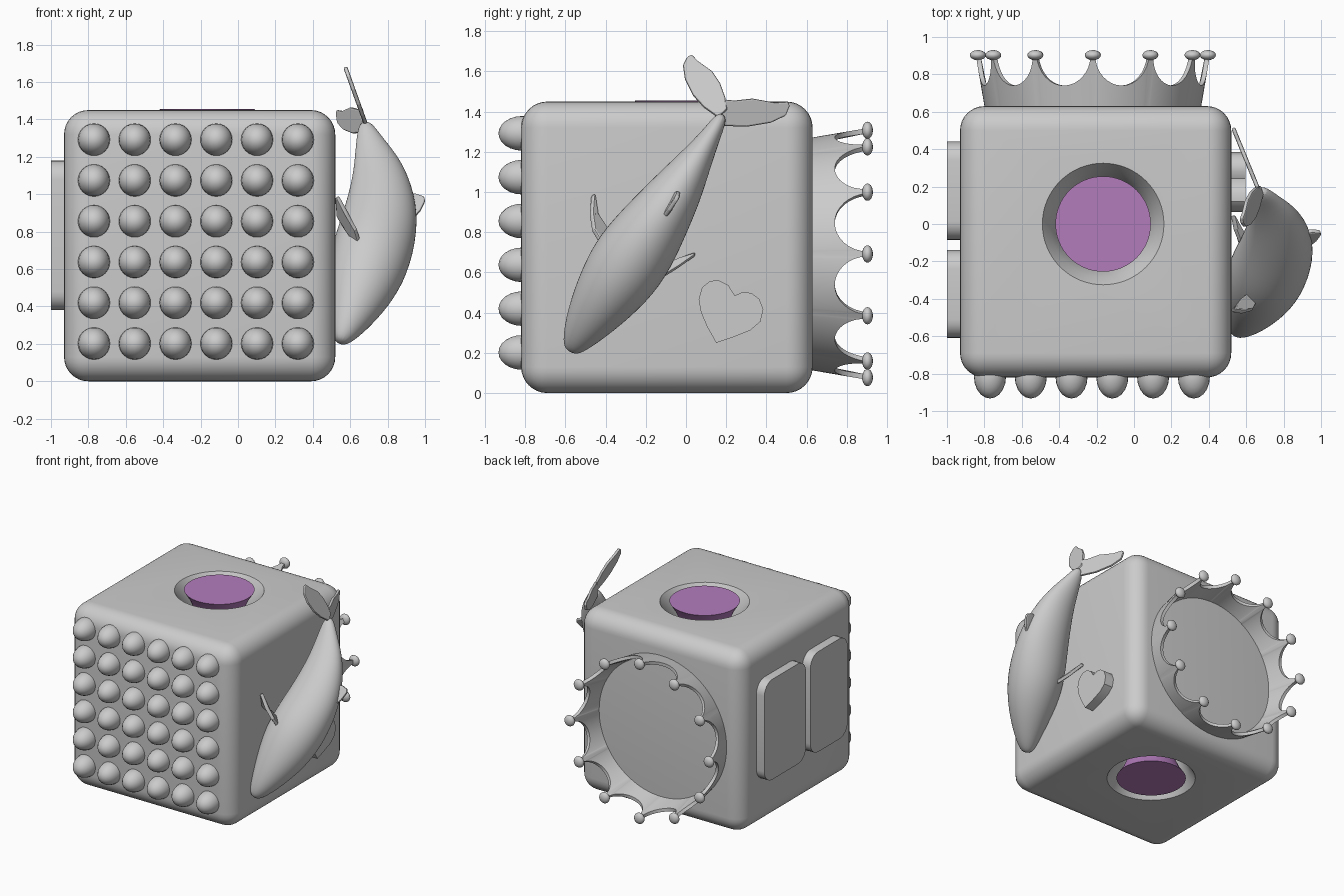
import bpy, bmesh
from math import sin, cos, pi, sqrt
from mathutils import Vector, Matrix

if "Cube" in bpy.data.objects:
    bpy.data.objects.remove(bpy.data.objects["Cube"])


def make(name, bm, smooth=35):
    bmesh.ops.recalc_face_normals(bm, faces=bm.faces[:])
    me = bpy.data.meshes.new(name)
    bm.to_mesh(me)
    bm.free()
    ob = bpy.data.objects.new(name, me)
    bpy.context.collection.objects.link(ob)
    if smooth:
        shade(ob, smooth)
    return ob


def activate(ob):
    bpy.ops.object.select_all(action='DESELECT')
    ob.select_set(True)
    bpy.context.view_layer.objects.active = ob


def shade(ob, deg):
    activate(ob)
    bpy.ops.object.shade_smooth_by_angle(angle=deg * pi / 180)


def loft(bm, rings, caps=True):
    vs = [[bm.verts.new(p) for p in r] for r in rings]
    n = len(vs[0])
    for a, b in zip(vs, vs[1:]):
        for i in range(n):
            j = (i + 1) % n
            bm.faces.new((a[i], a[j], b[j], b[i]))
    if caps:
        bm.faces.new(vs[0])
        bm.faces.new(vs[-1])


def lathe(name, prof, cx, cy, n=64, smooth=35):
    bm = bmesh.new()
    loft(bm, [[(cx + r * cos(2 * pi * i / n), cy + r * sin(2 * pi * i / n), z)
               for i in range(n)] for r, z in prof])
    return make(name, bm, smooth)


def prism(name, pts, x0, x1):
    bm = bmesh.new()
    loft(bm, [[(x, y, z) for y, z in pts] for x in (x0, x1)])
    return make(name, bm)


def plate(name, pts, thick):
    bm = bmesh.new()
    bm.faces.new([bm.verts.new(p) for p in pts])
    ob = make(name, bm, 0)
    m = ob.modifiers.new('thickness', 'SOLIDIFY')
    m.thickness, m.offset = thick, 0
    m = ob.modifiers.new('soft_edge', 'BEVEL')
    m.width, m.segments = thick * 0.35, 2
    return ob


def balls(name, centres, size, seg=20):
    bm = bmesh.new()
    for c in centres:
        bmesh.ops.create_uvsphere(bm, u_segments=seg, v_segments=seg // 2 + 2, radius=1,
                                  matrix=Matrix.Translation(c) @ Matrix.Diagonal((*size, 1)))
    return make(name, bm, 60)


# rounded cube with an hourglass hole through it
bm = bmesh.new()
bmesh.ops.create_cube(bm, size=1.45, matrix=Matrix.Translation((-0.205, -0.095, 0.725)))
bmesh.ops.bevel(bm, geom=bm.edges[:], offset=0.13, segments=8, profile=0.5, affect='EDGES')
cube = make('rounded_cube', bm, 0)

half = [(0.255, 0), (0.215, 0.06), (0.18, 0.14), (0.15, 0.25), (0.125, 0.4), (0.11, 0.56)]
waist = half + [(0.105, 0.725)] + [(r, 1.45 - d) for r, d in reversed(half)]
hole = [(0.335, -0.015)] + [(r + 0.07, z) for r, z in waist] + [(0.335, 1.465)]
cutter = lathe('hole_cutter', hole, -0.165, 0, smooth=0)
m = cube.modifiers.new('hole', 'BOOLEAN')
m.operation, m.object, m.solver = 'DIFFERENCE', cutter, 'EXACT'
activate(cube)
bpy.ops.object.modifier_apply(modifier='hole')
bpy.data.objects.remove(cutter)
shade(cube, 30)

# purple hourglass core
core = lathe('hourglass_core', [(0.255, -0.0)] + waist[1:-1] + [(0.255, 1.455)], -0.165, 0)
mat = bpy.data.materials.new('purple')
mat.diffuse_color = (0.45, 0.2, 0.5, 1)
mat.use_nodes = True
mat.node_tree.nodes["Principled BSDF"].inputs["Base Color"].default_value = mat.diffuse_color
core.data.materials.append(mat)

# front grid of domes
balls('front_domes', [(-0.77 + 0.218 * i, -0.815, 0.202 + 0.218 * k)
                      for i in range(6) for k in range(6)], (0.086, 0.118, 0.086))

# crown on the back
CX, CZ, N = -0.22, 0.692, 12
cols = []
for t in range(N):
    for k in range(-8, 9):
        s = sin(k * pi / 16)
        cols.append(((t + 0.5 + 0.46 * s) * 2 * pi / N, 0.90 - 0.16 * sqrt(max(0, 1 - s * s))))


def crown_pt(a, y, inset):
    r = 0.578 + 0.042 * (y - 0.62) / 0.28 - inset
    return (CX + r * sin(a), y, CZ + r * cos(a))


bm = bmesh.new()
loft(bm, [[crown_pt(a, 0.62, 0) for a, h in cols], [crown_pt(a, h, -0.005) for a, h in cols],
          [crown_pt(a, h, 0.02) for a, h in cols], [crown_pt(a, 0.62, 0.035) for a, h in cols]],
     caps=False)
make('crown_wall', bm, 25)
balls('crown_beads', [(CX + 0.615 * sin(i * pi / 6), 0.903, CZ + 0.615 * cos(i * pi / 6))
                      for i in range(N)], (0.043, 0.027, 0.043), 16)

# heart on the right side
prism('heart', [(0.15, 0.25), (0.105, 0.33), (0.075, 0.40), (0.063, 0.465), (0.08, 0.525),
                (0.12, 0.558), (0.165, 0.56), (0.21, 0.537), (0.243, 0.485), (0.28, 0.502),
                (0.325, 0.498), (0.365, 0.468), (0.385, 0.415), (0.37, 0.355), (0.32, 0.312),
                (0.24, 0.28)], 0.48, 0.595)

# plain raised panels on the left side
for name, y0, y1 in (('left_panel_a', -0.61, -0.14), ('left_panel_b', -0.085, 0.44)):
    r, pts = 0.1, []
    for q, (y, z) in enumerate(((y1 - r, 1.18 - r), (y0 + r, 1.18 - r),
                                (y0 + r, 0.38 + r), (y1 - r, 0.38 + r))):
        pts += [(y + r * cos((q + i / 6) * pi / 2), z + r * sin((q + i / 6) * pi / 2))
                for i in range(7)]
    prism(name, pts, -1.0, -0.9)

# whale body: centre x, y, z, half width, half depth
spine = [(0.545, -0.575, 0.205, 0.03, 0.025), (0.56, -0.555, 0.245, 0.065, 0.065),
         (0.605, -0.49, 0.35, 0.115, 0.12), (0.66, -0.38, 0.51, 0.17, 0.19),
         (0.715, -0.265, 0.68, 0.195, 0.215), (0.765, -0.13, 0.88, 0.155, 0.20),
         (0.765, -0.03, 1.03, 0.12, 0.165), (0.745, 0.05, 1.16, 0.08, 0.125),
         (0.70, 0.13, 1.29, 0.045, 0.07), (0.675, 0.185, 1.39, 0.028, 0.03)]
P = [Vector(s[:3]) for s in spine]
rings = []
for i, s in enumerate(spine):
    t = (P[min(i + 1, len(P) - 1)] - P[max(i - 1, 0)]).normalized()
    side = t.cross(Vector((1, 0, 0))).normalized()
    up = side.cross(t).normalized()
    rings.append([P[i] + side * s[3] * 1.06 * cos(k * pi / 7) + up * s[4] * 1.05 * sin(k * pi / 7)
                  for k in range(14)])
bm = bmesh.new()
loft(bm, rings)
body = make('whale_body', bm, 60)
body.modifiers.new('smooth', 'SUBSURF').levels = 2
body.modifiers['smooth'].render_levels = 2

# whale fins, tail lobes and eyes
plate('dorsal_fin', [(0.93, -0.12, 0.86), (0.975, -0.085, 0.91), (1.0, -0.05, 0.96),
                     (0.995, -0.04, 0.985), (0.95, -0.035, 1.0), (0.88, -0.05, 1.0)], 0.025)
plate('left_flipper', [(0.65, -0.42, 0.74), (0.63, -0.462, 0.81), (0.58, -0.475, 0.89),
                       (0.535, -0.467, 0.985), (0.525, -0.455, 0.985), (0.54, -0.44, 0.89),
                       (0.57, -0.40, 0.82), (0.61, -0.37, 0.77)], 0.025)
plate('right_flipper', [(0.65, -0.19, 0.57), (0.63, -0.12, 0.575), (0.58, -0.04, 0.625),
                        (0.535, 0.045, 0.685), (0.525, 0.045, 0.695), (0.54, -0.03, 0.67),
                        (0.57, -0.10, 0.64), (0.61, -0.18, 0.64)], 0.025)
lobe1 = [(0.16, 1.37), (0.09, 1.42), (0.035, 1.48), (-0.005, 1.56), (-0.015, 1.63), (0.005, 1.67),
         (0.028, 1.683), (0.06, 1.65), (0.13, 1.60), (0.17, 1.54), (0.195, 1.47), (0.205, 1.41)]
lobe2 = [(0.16, 1.33), (0.30, 1.325), (0.42, 1.345), (0.495, 1.38), (0.515, 1.43), (0.505, 1.45),
         (0.44, 1.445), (0.33, 1.465), (0.24, 1.455), (0.195, 1.46), (0.17, 1.40)]
plate('tail_lobe_upper', [(0.685 - 0.36 * (z - 1.37), y, z) for y, z in lobe1], 0.022)
plate('tail_lobe_side', [(0.675 - 0.41 * (y - 0.16), y, z) for y, z in lobe2], 0.022)
balls('whale_eyes', [(0.68, -0.513, 0.565), (0.68, -0.255, 0.43)], (0.015, 0.012, 0.01), 10)
